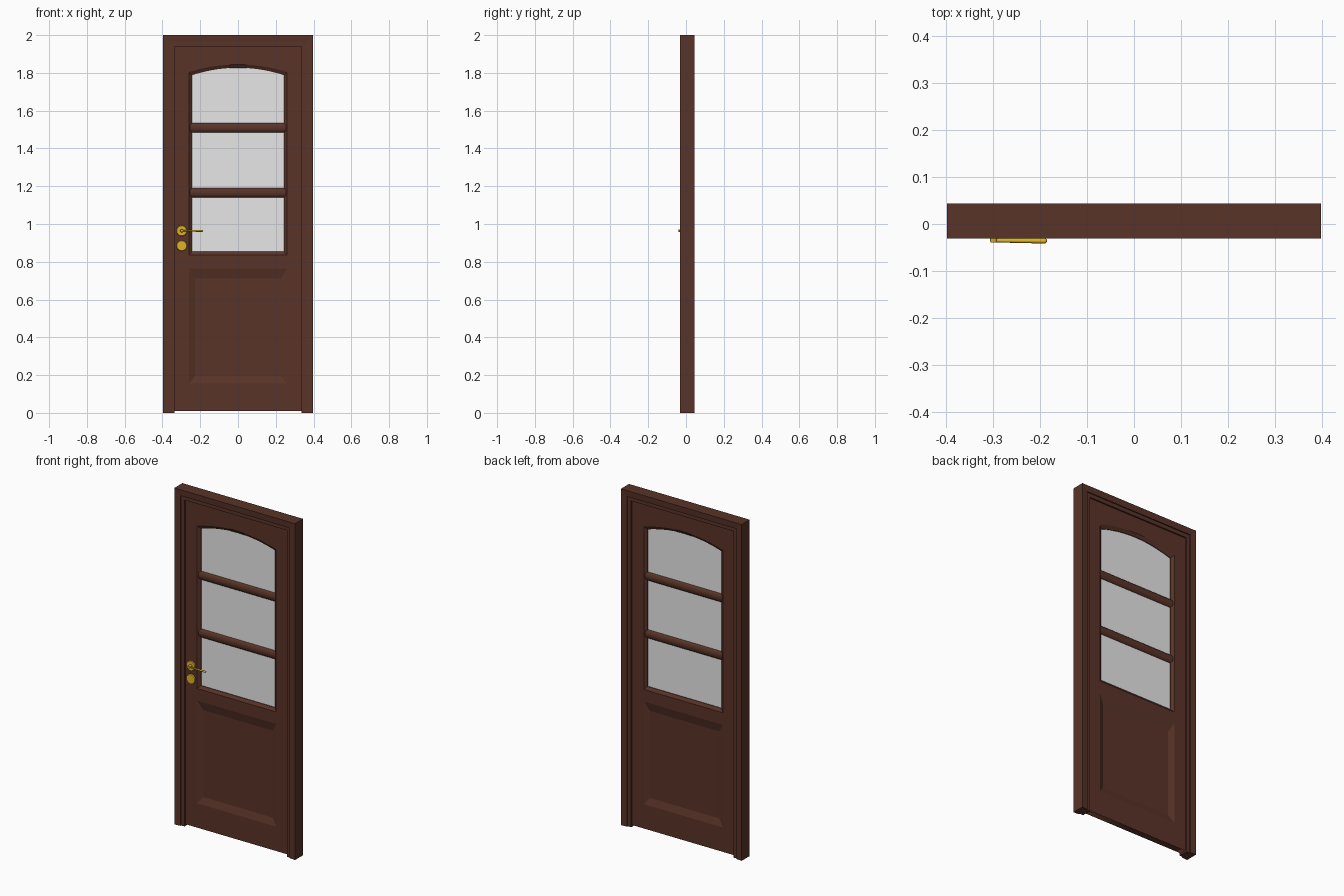
import bpy
import bmesh
from math import sin, cos, pi
from mathutils import Matrix, Vector

old = bpy.data.objects.get("Cube")
if old:
    bpy.data.objects.remove(old, do_unlink=True)


def material(name, color, rough):
    m = bpy.data.materials.new(name)
    m.use_nodes = True
    m.diffuse_color = (*color, 1)
    node = next(n for n in m.node_tree.nodes if n.type == 'BSDF_PRINCIPLED')
    node.inputs["Base Color"].default_value = (*color, 1)
    node.inputs["Roughness"].default_value = rough
    return m


WOOD = material("dark wood", (0.1, 0.034, 0.021), 0.6)
GLASS = material("pale glass", (0.8, 0.8, 0.8), 0.3)
BRASS = material("brass", (0.75, 0.45, 0.02), 0.4)

HALF_W, TOP = 0.397, 2.0
MID = 0.0065                  # depth centre of frame and leaf
FRAME_D, LEAF_D = 0.0375, 0.019


def finish(name, bm, mat, smooth=False):
    bmesh.ops.recalc_face_normals(bm, faces=bm.faces)
    mesh = bpy.data.meshes.new(name)
    bm.to_mesh(mesh)
    bm.free()
    mesh.materials.append(mat)
    ob = bpy.data.objects.new(name, mesh)
    bpy.context.collection.objects.link(ob)
    if smooth:
        select_only(ob)
        bpy.ops.object.shade_smooth_by_angle()
    return ob


def select_only(ob):
    bpy.ops.object.select_all(action='DESELECT')
    ob.select_set(True)
    bpy.context.view_layer.objects.active = ob


def loft(name, rings, mat, cyclic=False, smooth=False):
    """Skin equal-length point rings; close with caps or back onto the first."""
    bm = bmesh.new()
    rows = [[bm.verts.new(p) for p in ring] for ring in rings]
    pairs = list(zip(rows, rows[1:]))
    if cyclic:
        pairs.append((rows[-1], rows[0]))
    else:
        bm.faces.new(rows[0])
        bm.faces.new(rows[-1])
    n = len(rows[0])
    for a, b in pairs:
        for i in range(n):
            j = (i + 1) % n
            bm.faces.new((a[i], a[j], b[j], b[i]))
    return finish(name, bm, mat, smooth)


def at_depth(outline, y):
    return [(x, MID + y, z) for x, z in outline]


def rect(hx, z0, z1):
    return [(-hx, z0), (hx, z0), (hx, z1), (-hx, z1)]


def arched(inset):
    """Outline of the glazed opening with a shallow arched head."""
    hx, z0, side, rise = 0.26 - inset, 0.837 + inset, 1.805 - inset, 0.039
    pts = [(-hx, z0), (hx, z0)]
    for i in range(21):
        t = 1 - i / 10
        pts.append((hx * t, side + rise * (1 - t * t)))
    return pts


# Frame: stepped section swept up, across and down with mitred corners
half = [(0, FRAME_D), (0.037, FRAME_D - 0.003), (0.037, 0.028), (0.06, 0.028)]
section = [(d, -y) for d, y in half] + [(d, y) for d, y in reversed(half)]


def frame_ring(side, top):
    return [(side * (HALF_W - d), MID + y, TOP - d if top else 0) for d, y in section]


loft("door_frame", [frame_ring(-1, False), frame_ring(-1, True),
                    frame_ring(1, True), frame_ring(1, False)], WOOD)

# Leaf: filled outline with two holes
panel_outer = rect(0.26, 0.155, 0.765)
curve = bpy.data.curves.new("door_leaf", 'CURVE')
curve.dimensions = '2D'
curve.fill_mode = 'BOTH'
curve.extrude = LEAF_D
for outline in (rect(0.342, 0.01, 1.945), arched(0), panel_outer):
    spline = curve.splines.new('POLY')
    spline.points.add(len(outline) - 1)
    for point, (x, z) in zip(spline.points, outline):
        point.co = (x, z, 0, 1)
    spline.use_cyclic_u = True
curve.materials.append(WOOD)
leaf = bpy.data.objects.new("door_leaf", curve)
bpy.context.collection.objects.link(leaf)
leaf.location.y = MID
leaf.rotation_euler.x = pi / 2
select_only(leaf)
bpy.ops.object.convert(target='MESH')

# Sunken lower panel with sloped margins on both faces
panel_inner = rect(0.228, 0.195, 0.712)
loft("lower_panel", [at_depth(panel_inner, -0.006), at_depth(panel_outer, -LEAF_D),
                     at_depth(panel_outer, LEAF_D), at_depth(panel_inner, 0.006)], WOOD)

# Moulding round the glazing, and the glass itself
loft("glazing_moulding", [at_depth(arched(0), -LEAF_D), at_depth(arched(0.017), -0.007),
                          at_depth(arched(0.017), 0.007), at_depth(arched(0), LEAF_D)],
     WOOD, cyclic=True)
loft("glass_pane", [at_depth(arched(0.012), y) for y in (-0.003, 0.003)], GLASS)

# Rounded glazing bars
for name, z in (("lower_glazing_bar", 1.166), ("upper_glazing_bar", 1.509)):
    oval = [(MID + 0.017 * cos(i * pi / 8), z + 0.026 * sin(i * pi / 8)) for i in range(16)]
    loft(name, [[(x, y, h) for y, h in oval] for x in (-0.254, 0.254)], WOOD, smooth=True)


# Brass handle set, on the front only
def rod(name, start, end, r0, r1, sides=24):
    start, end = Vector(start), Vector(end)
    axis = end - start
    bm = bmesh.new()
    turn = axis.to_track_quat('Z', 'Y').to_matrix().to_4x4()
    bmesh.ops.create_cone(bm, cap_ends=True, segments=sides, radius1=r0, radius2=r1,
                          depth=axis.length,
                          matrix=Matrix.Translation((start + end) / 2) @ turn)
    return finish(name, bm, BRASS, True)


face = MID - LEAF_D
HX, HZ = -0.298, 0.964
for name, z in (("handle_rosette", HZ), ("lock_rosette", 0.885)):
    rod(name, (HX, face + 0.002, z), (HX, face - 0.006, z), 0.029, 0.026)
rod("handle_neck", (HX, face, HZ), (HX, -0.039, HZ), 0.009, 0.007)
rod("handle_lever", (HX, -0.035, HZ), (-0.19, -0.036, HZ), 0.004, 0.0055, 12)
bm = bmesh.new()
bmesh.ops.create_uvsphere(bm, u_segments=12, v_segments=8, radius=0.0055,
                          matrix=Matrix.Translation((-0.19, -0.036, HZ)))
finish("lever_tip", bm, BRASS, True)
